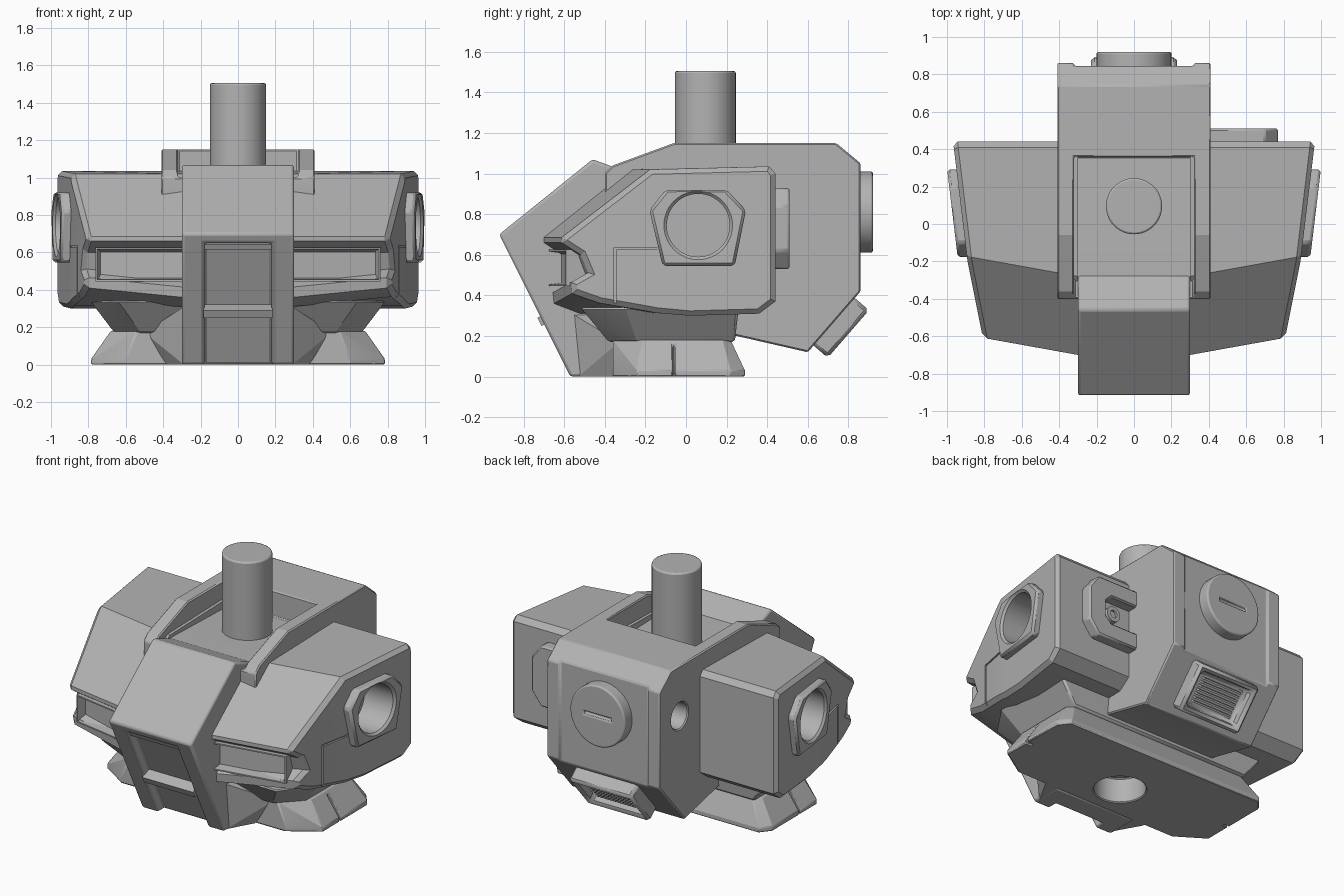
import bpy, bmesh, math
from mathutils import Vector, Matrix

cube = bpy.data.objects.get("Cube")
if cube:
    bpy.data.objects.remove(cube)

grey = bpy.data.materials.new("plain_grey")
grey.use_nodes = True
grey.diffuse_color = (0.45, 0.45, 0.45, 1)
grey.node_tree.nodes["Principled BSDF"].inputs["Base Color"].default_value = (0.45, 0.45, 0.45, 1)
parts = []


def finish(name, bm, part=True):
    bmesh.ops.recalc_face_normals(bm, faces=bm.faces)
    me = bpy.data.meshes.new(name)
    bm.to_mesh(me)
    bm.free()
    me.materials.append(grey)
    ob = bpy.data.objects.new(name, me)
    bpy.context.collection.objects.link(ob)
    if part:
        parts.append(ob)
    return ob


def prism_mesh(profile, x0, x1, slope=0, s=1):
    """Extrude a (y, z) profile along x; slope leans the ends with y."""
    bm = bmesh.new()
    rings = [[bm.verts.new((s * (x + slope * y), y, z)) for y, z in profile] for x in (x0, x1)]
    for ring in rings:
        bm.faces.new(ring)
    n = len(profile)
    for i in range(n):
        j = (i + 1) % n
        bm.faces.new((rings[0][i], rings[0][j], rings[1][j], rings[1][i]))
    return bm


def prism(name, profile, x0, x1, slope=0, s=1, part=True):
    return finish(name, prism_mesh(profile, x0, x1, slope, s), part)


def hull(name, points):
    bm = bmesh.new()
    for p in points:
        bm.verts.new(p)
    bmesh.ops.convex_hull(bm, input=bm.verts)
    bmesh.ops.dissolve_limit(bm, angle_limit=0.02, verts=bm.verts, edges=bm.edges)
    return finish(name, bm)


def cylinder(name, r, depth, loc, axis="z", part=True):
    bm = bmesh.new()
    turn = {"x": Matrix.Rotation(math.pi / 2, 4, "Y"), "y": Matrix.Rotation(math.pi / 2, 4, "X"),
            "z": Matrix.Identity(4)}[axis]
    bmesh.ops.create_cone(bm, cap_ends=True, segments=48, radius1=r, radius2=r, depth=depth,
                          matrix=Matrix.Translation(loc) @ turn)
    return finish(name, bm, part)


def box(name, size, loc, rot=None, margin=0, depth=0, part=True):
    """Box, optionally with a recess sunk into its local -y face."""
    bm = bmesh.new()
    bmesh.ops.create_cube(bm, size=1)
    bmesh.ops.scale(bm, vec=size, verts=bm.verts)
    if margin:
        face = min(bm.faces, key=lambda f: f.calc_center_median().y)
        bmesh.ops.inset_region(bm, faces=[face], thickness=margin)
        bmesh.ops.inset_region(bm, faces=[face], thickness=0.012, depth=-depth)
    bm.transform(Matrix.Translation(loc) @ (rot or Matrix.Identity(4)))
    return finish(name, bm, part)


def apply(ob, mod):
    bpy.context.view_layer.objects.active = ob
    bpy.ops.object.modifier_apply(modifier=mod.name)


def cut(ob, *cutters):
    for c in cutters:
        m = ob.modifiers.new("cut", "BOOLEAN")
        m.operation, m.solver, m.object = "DIFFERENCE", "EXACT", c
        apply(ob, m)
        bpy.data.objects.remove(c)
    return ob


def bevel(ob, width, segments=1):
    m = ob.modifiers.new("bevel", "BEVEL")
    m.width, m.segments, m.limit_method, m.angle_limit = width, segments, "ANGLE", 0.6
    return ob


# Central body with top pocket, shallow back recess and one side hole
body = prism("central_body", [(-.06, 1.15), (.74, 1.15), (.86, 1.05), (.86, .42), (.6, .12), (.25, .2),
                              (-.3, .2), (-.4, .88), (-.4, 1.0), (-.36, 1.04)], -.41, .41)
cut(body,
    prism("pocket_cutter", [(-.6, 1.3), (.36, 1.3), (.36, .98), (-.27, 1.0), (-.6, 1.0)], -.32, .32, part=False),
    prism("back_cutter", [(.845, 1.1), (.95, 1.1), (.95, .3), (.845, .3)], -.32, .32, part=False),
    cylinder("side_hole_cutter", .085, .3, (-.41, .65, .82), "x", part=False))
bevel(body, .014)

# Vertical post
bevel(cylinder("post", .15, .62, (0, .095, 1.195)), .01, 2)

# Sloping front plate with sunken channel and crossbar
plate = prism("front_plate", [(-.46, 1.07), (-.92, .7), (-.57, 0), (-.36, 0), (-.3, .6), (-.27, 1.0)], -.3, .3)
cut(plate, prism("channel_cutter", [(-1.1, .65), (-.83, .65), (-.48, -.05), (-.9, -.05)], -.18, .18, part=False))
bevel(plate, .014, 2)
tilt = Matrix.Rotation(math.atan2(.35, .7), 4, "X")
box("channel_crossbar", (.37, .07, .045), (0, -.69, .285), tilt)
box("channel_brow", (.37, .05, .03), (0, -.845, .64), tilt)

# Base, with a round socket underneath, and flared neck
base, neck = [], []
for s in (-1, 1):
    for z in (0, .03):
        base += [(s * x, y, z) for x, y in ((.6, -.36), (.785, -.24), (.785, .22), (.73, .29))]
    base += [(s * x, y, .18) for x, y in ((.54, -.36), (.68, -.22), (.68, .18), (.64, .22))]
    neck += [(s * x, y, .17) for x, y in ((.52, -.38), (.66, -.24), (.66, .24))]
    neck += [(s * x, y, .34) for x, y in ((.64, -.52), (.79, -.3), (.79, .26))]
base = hull("base", base)
cut(base, cylinder("socket_cutter", .155, .33, (0, -.13, 0), part=False),
    *[box("seam_cutter", (.5, .012, .4), (s * .98, -.06, .1), Matrix.Rotation(-s * .57, 4, "Y"), part=False)
      for s in (-1, 1)])
bevel(base, .008)
bevel(hull("neck", neck), .012)

# Outer faces of the pods: two planes meeting in a vertical crease
outer_planes = [((.89, -.2, 0), Vector((1, -.121, 0))), ((.89, -.2, 0), Vector((1, -.2, 0)))]
pod_profile = [(-.28, 1.02), (.41, 1.035), (.44, 1.0), (.44, .37), (.36, .31), (.02, .3), (-.25, .315),
               (-.52, .31), (-.65, .36), (-.655, .415), (-.575, .46), (-.61, .6), (-.7, .66), (-.7, .685)]
ring_profile = [(-.1, .92), (.2, .92), (.295, .82), (.24, .545), (-.115, .545), (-.18, .82)]

for s in (1, -1):
    side = "left" if s > 0 else "right"

    # Side pod: sheared prism trimmed by the outer planes, with chamfered rim
    bm = prism_mesh(pod_profile, .3, 1.2)
    for v in bm.verts:
        if v.co.y < -.15:
            if v.co.y < -.4 and v.co.z < .5:
                v.co.z += .1 * (v.co.x - .3)
            v.co.y += .18 * (v.co.x - .3)
    bmesh.ops.recalc_face_normals(bm, faces=bm.faces)
    for co, no in outer_planes:
        bmesh.ops.bisect_plane(bm, geom=bm.verts[:] + bm.edges[:] + bm.faces[:], plane_co=co, plane_no=no,
                               clear_outer=True)
        bmesh.ops.holes_fill(bm, edges=[e for e in bm.edges if e.is_boundary])
    bmesh.ops.recalc_face_normals(bm, faces=bm.faces)
    rim = [e for e in bm.edges if len(e.link_faces) == 2
           and sum(f.normal.x > .9 for f in e.link_faces) == 1]
    bmesh.ops.bevel(bm, geom=rim, offset=.035, segments=1, affect="EDGES", clamp_overlap=True)
    if s < 0:
        bmesh.ops.scale(bm, vec=(-1, 1, 1), verts=bm.verts)
    pod = finish(side + "_pod", bm)
    seam = [(-.355, .3), (-.355, .637), (-.1, .637), (-.1, .625), (-.343, .625), (-.343, .3)]
    cut(pod, prism("seam_cutter", seam, .918, 1.05, .2, s, part=False),
        cylinder("bore_cutter", .155, .5, (s * 1.02, .06, .745), "x", part=False))

    # Six-sided ring around the side bore
    ring = prism(side + "_bore_ring", ring_profile, .9, .964, .12, s)
    cut(ring, cylinder("bore_cutter", .155, .6, (s * 1, .06, .745), "x", part=False))
    bevel(ring, .014)

    # Framed slot in the pod front
    box(side + "_slot_frame", (.48, .12, .18), (s * .515, -.575, .535), Matrix.Rotation(s * .18, 4, "Z"),
        margin=.012, depth=.06)

    # Gusset between front plate and base
    hull(side + "_gusset", [(s * x, y, z) for x, y, z in
                            ((.29, -.53, 0), (.29, -.56, .31), (.29, -.3, .31), (.29, -.3, 0),
                             (.5, -.33, .17), (.38, -.37, 0), (.38, -.3, 0))])

# Round cap with slot on the back
cap = cylinder("back_cap", .2, .1, (0, .87, .81), "y")
cut(cap, box("slot_cutter", (.2, .04, .022), (0, .92, .81), part=False))
bevel(cap, .022, 3)

# Angled vent under the back, with slats
lean = Matrix.Rotation(2.428, 4, "X")
along, out = Vector((0, .655, .756)), Vector((0, .756, -.655))
centre = Vector((0, .73, .27))
bevel(box("vent_housing", (.46, .16, .31), centre + out * .012, lean, margin=.05, depth=.07), .018)
for i in range(7):
    box("vent_slat", (.28, .035, .012), centre + out * .04 + along * (i - 3) * .025, lean)

# Forked bracket with bolt on the back of the left pod
fork = [(.4, .53), (.7, .53), (.77, .62), (.77, .84), (.7, .93), (.4, .93), (.4, .82), (.6, .82),
        (.64, .78), (.64, .68), (.6, .64), (.4, .64)]
bm = prism_mesh([(-x, z) for x, z in fork], .42, .51)
bm.transform(Matrix.Rotation(math.pi / 2, 4, "Z"))
bmesh.ops.scale(bm, vec=(-1, 1, 1), verts=bm.verts)
bmesh.ops.recalc_face_normals(bm, faces=bm.faces)
if sum(v.co.x for v in bm.verts) < 0:
    bmesh.ops.scale(bm, vec=(-1, 1, 1), verts=bm.verts)
bevel(finish("forked_bracket", bm), .01)
bolt = cylinder("bracket_bolt", .05, .06, (.56, .45, .73), "y")
cut(bolt, cylinder("bolt_cutter", .025, .04, (.56, .485, .73), "y", part=False))

# Smooth only the curved surfaces
bpy.ops.object.select_all(action="DESELECT")
for ob in parts:
    ob.select_set(True)
bpy.context.view_layer.objects.active = parts[0]
bpy.ops.object.shade_smooth_by_angle(angle=math.radians(20))
